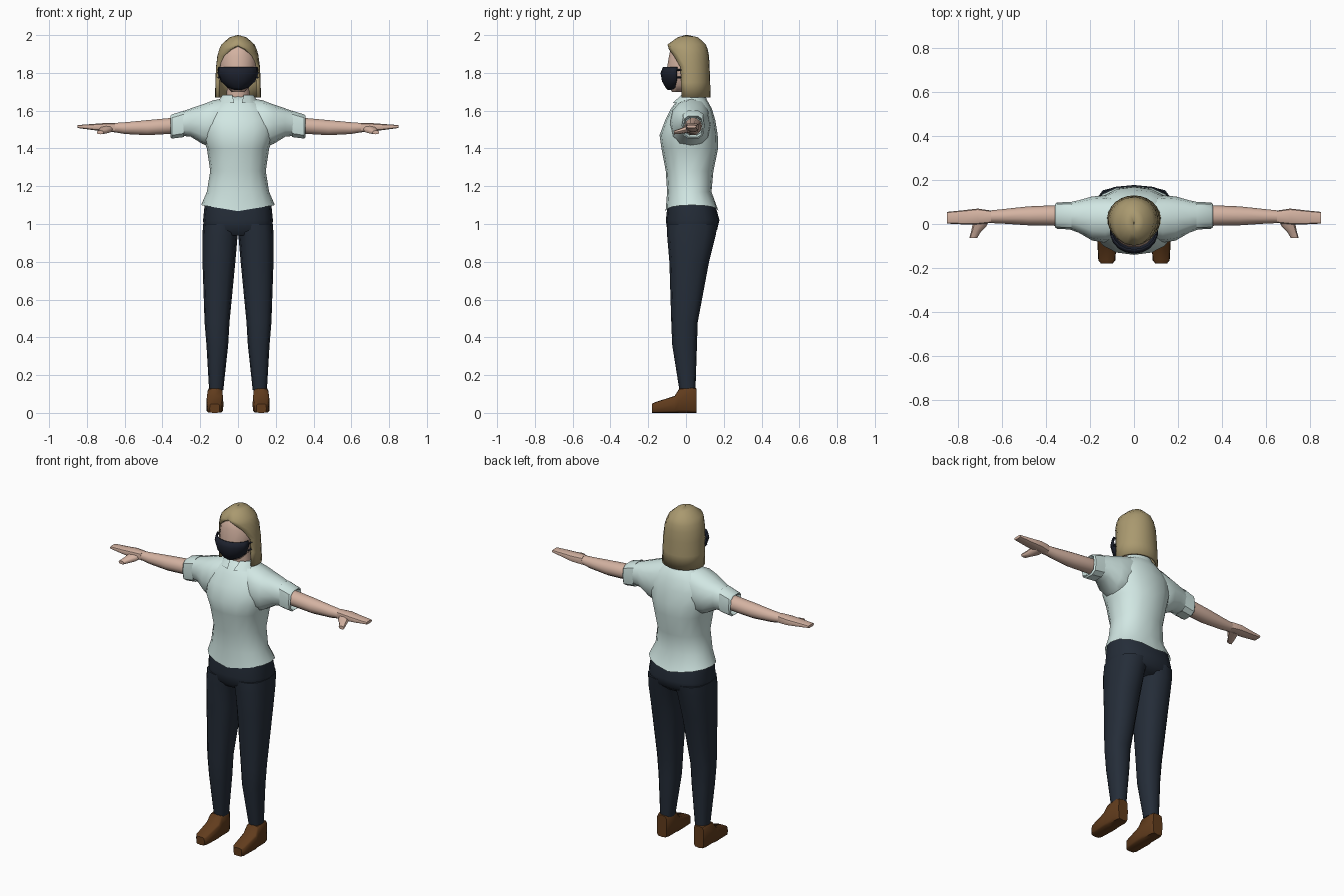
import bpy, bmesh
from math import sin, cos, pi, radians

COLORS = {
    "skin": (0.66, 0.45, 0.36, 1), "shirt": (0.64, 0.80, 0.77, 1),
    "trousers": (0.018, 0.026, 0.040, 1), "leather": (0.12, 0.045, 0.012, 1),
    "hair": (0.40, 0.32, 0.16, 1), "mask": (0.012, 0.015, 0.026, 1),
}
MATS = {}
for key, col in COLORS.items():
    MATS[key] = bpy.data.materials.new(key)
    MATS[key].diffuse_color = col


def finish(bm, name, mat, mirror=False, thick=0, angle=50):
    bmesh.ops.remove_doubles(bm, verts=bm.verts, dist=0.0005)
    bmesh.ops.recalc_face_normals(bm, faces=bm.faces)
    me = bpy.data.meshes.new(name)
    bm.to_mesh(me)
    bm.free()
    me.materials.append(MATS[mat])
    ob = bpy.data.objects.new(name, me)
    bpy.context.collection.objects.link(ob)
    bpy.ops.object.select_all(action='DESELECT')
    ob.select_set(True)
    bpy.context.view_layer.objects.active = ob
    bpy.ops.object.shade_smooth_by_angle(angle=radians(angle))
    if thick:
        s = ob.modifiers.new("thickness", 'SOLIDIFY')
        s.thickness, s.offset = thick, -1
    if mirror:
        ob.modifiers.new("mirror", 'MIRROR')
    return ob


def skin_rows(bm, rows, closed):
    for a, b in zip(rows, rows[1:]):
        n = len(a)
        for i in range(n if closed else n - 1):
            j = (i + 1) % n
            bm.faces.new((a[i], a[j], b[j], b[i]))


def loft(name, mat, axis, rings, n=12, p=2.0, caps=(True, True), **kw):
    """Rings are (t, u0, u1, v0, v1[, dip]): rounded sections along an axis."""
    bm = bmesh.new()
    rows = []
    for t, u0, u1, v0, v1, *dip in rings:
        row = []
        for i in range(n):
            a = 2 * pi * i / n
            c, s = [(abs(f) ** (2 / p)) * (1 if f > 0 else -1) for f in (cos(a), sin(a))]
            u = (u0 + u1) / 2 + c * (u1 - u0) / 2
            v = (v0 + v1) / 2 + s * (v1 - v0) / 2
            w = t - (dip[0] * (1 - abs(c)) if dip else 0)
            row.append(bm.verts.new({'x': (w, u, v), 'y': (u, w, v), 'z': (u, v, w)}[axis]))
        rows.append(row)
    skin_rows(bm, rows, True)
    if caps[0]:
        bm.faces.new(rows[0])
    if caps[1]:
        bm.faces.new(rows[-1])
    return finish(bm, name, mat, **kw)


def arc_loft(name, mat, rings, n=14, **kw):
    """Rings are (z, half width, front y, back y, start, end): arcs measured from the front."""
    bm = bmesh.new()
    rows = []
    for z, rx, yf, yb, a0, a1 in rings:
        angs = [radians(a0 + (a1 - a0) * i / n) for i in range(n + 1)]
        rows.append([bm.verts.new((rx * sin(a), (yf + yb) / 2 - (yb - yf) / 2 * cos(a), z)) for a in angs])
    skin_rows(bm, rows, False)
    return finish(bm, name, mat, **kw)


# Trousers: one mirrored leg plus the hip section
loft("trouser_leg", "trousers", 'z', [
    (0.12, 0.078, 0.153, -0.035, 0.05), (0.36, 0.052, 0.167, -0.073, 0.058),
    (0.48, 0.045, 0.177, -0.078, 0.062), (0.80, 0.014, 0.188, -0.088, 0.122),
    (0.94, 0.002, 0.188, -0.10, 0.157), (1.0, -0.02, 0.185, -0.10, 0.168)],
    n=12, p=2.5, mirror=True)
loft("trouser_hips", "trousers", 'z', [
    (0.94, -0.16, 0.16, -0.075, 0.13), (0.97, -0.18, 0.18, -0.10, 0.165),
    (1.02, -0.185, 0.185, -0.107, 0.177), (1.12, -0.175, 0.175, -0.095, 0.15)],
    n=16, p=2.6)

# Shoes
loft("shoe", "leather", 'y', [
    (-0.18, 0.097, 0.15, 0, 0.048), (-0.165, 0.085, 0.162, 0, 0.056),
    (-0.06, 0.077, 0.168, 0, 0.09), (-0.035, 0.08, 0.163, 0, 0.13),
    (0.035, 0.08, 0.163, 0, 0.135), (0.055, 0.09, 0.155, 0, 0.13)],
    n=12, p=5, mirror=True)

# Shirt body with flared hem
loft("shirt_body", "shirt", 'z', [
    (1.10, -0.195, 0.195, -0.108, 0.172, 0.032), (1.17, -0.165, 0.165, -0.10, 0.135),
    (1.28, -0.147, 0.147, -0.107, 0.145), (1.40, -0.165, 0.165, -0.13, 0.17),
    (1.47, -0.19, 0.19, -0.14, 0.168), (1.55, -0.195, 0.195, -0.11, 0.155),
    (1.61, -0.155, 0.155, -0.08, 0.137), (1.65, -0.11, 0.11, -0.05, 0.115),
    (1.675, -0.07, 0.07, -0.02, 0.09)],
    n=16, p=2.25, caps=(False, True))

# Sleeves and rolled cuffs
loft("sleeve", "shirt", 'x', [
    (0.06, -0.05, 0.12, 1.46, 1.668), (0.13, -0.085, 0.13, 1.40, 1.655),
    (0.19, -0.075, 0.125, 1.425, 1.632), (0.25, -0.04, 0.108, 1.462, 1.612),
    (0.31, -0.018, 0.095, 1.468, 1.59)],
    n=12, p=2.4, mirror=True)
loft("sleeve_cuff", "shirt", 'x', [
    (0.30, -0.01, 0.088, 1.475, 1.58), (0.285, -0.025, 0.10, 1.458, 1.603),
    (0.35, -0.022, 0.098, 1.45, 1.582), (0.358, -0.015, 0.09, 1.458, 1.575),
    (0.33, -0.008, 0.084, 1.47, 1.562)],
    n=10, p=3, caps=(False, False), mirror=True, angle=35)

# Collar
arc_loft("collar", "shirt", [
    (1.64, 0.112, -0.072, 0.118, 10, 350), (1.683, 0.082, -0.03, 0.10, 22, 338),
    (1.65, 0.07, -0.02, 0.09, 22, 338)], n=14, angle=30)

# Arms, hands and thumbs
loft("forearm", "skin", 'x', [
    (0.28, -0.004, 0.08, 1.482, 1.562), (0.36, -0.008, 0.085, 1.475, 1.563),
    (0.48, -0.006, 0.08, 1.468, 1.552), (0.60, 0.002, 0.067, 1.475, 1.54),
    (0.67, 0.005, 0.06, 1.487, 1.535)], n=10, mirror=True)
loft("hand", "skin", 'x', [
    (0.65, 0.005, 0.061, 1.485, 1.536), (0.71, -0.002, 0.07, 1.49, 1.535),
    (0.77, -0.002, 0.063, 1.497, 1.53), (0.85, 0.002, 0.055, 1.508, 1.524)],
    n=10, p=3, mirror=True)
loft("thumb", "skin", 'y', [
    (0.025, 0.655, 0.725, 1.487, 1.525), (-0.01, 0.67, 0.735, 1.48, 1.515),
    (-0.035, 0.695, 0.74, 1.476, 1.504), (-0.063, 0.712, 0.748, 1.475, 1.495)],
    n=8, p=2.6, mirror=True)

# Neck and head
loft("neck", "skin", 'z', [
    (1.62, -0.065, 0.065, -0.02, 0.09), (1.78, -0.055, 0.055, -0.03, 0.075)], n=10)
loft("head", "skin", 'z', [
    (1.70, -0.035, 0.035, -0.075, 0.03), (1.735, -0.07, 0.07, -0.10, 0.07),
    (1.80, -0.10, 0.10, -0.108, 0.095), (1.89, -0.10, 0.10, -0.092, 0.10),
    (1.945, -0.075, 0.075, -0.08, 0.08), (1.97, -0.04, 0.04, -0.045, 0.05)], n=14)

# Long hair, open around the face
arc_loft("hair", "hair", [
    (2.0, 0.003, -0.003, 0.01, 0, 360), (1.988, 0.045, -0.045, 0.065, 0, 360),
    (1.95, 0.088, -0.098, 0.105, 0, 360), (1.925, 0.10, -0.10, 0.115, 24, 336),
    (1.89, 0.11, -0.098, 0.122, 46, 314), (1.83, 0.117, -0.095, 0.125, 66, 294),
    (1.75, 0.12, -0.09, 0.128, 66, 294), (1.67, 0.122, -0.085, 0.13, 64, 296)],
    n=16, thick=0.015)

# Face mask and ear loops
arc_loft("face_mask", "mask", [
    (1.832, 0.105, -0.122, 0.05, -82, 82), (1.80, 0.109, -0.135, 0.06, -82, 82),
    (1.755, 0.092, -0.127, 0.05, -82, 82), (1.722, 0.055, -0.108, 0.01, -82, 82),
    (1.71, 0.02, -0.096, -0.04, -82, 82)], n=8, thick=0.008)
for i, z in enumerate((1.775, 1.815)):
    loft("ear_loop_%d" % (i + 1), "mask", 'y', [
        (-0.05, 0.098, 0.108, z - 0.006, z + 0.006), (0.0, 0.102, 0.112, z - 0.006, z + 0.006)],
        n=4, mirror=True)
